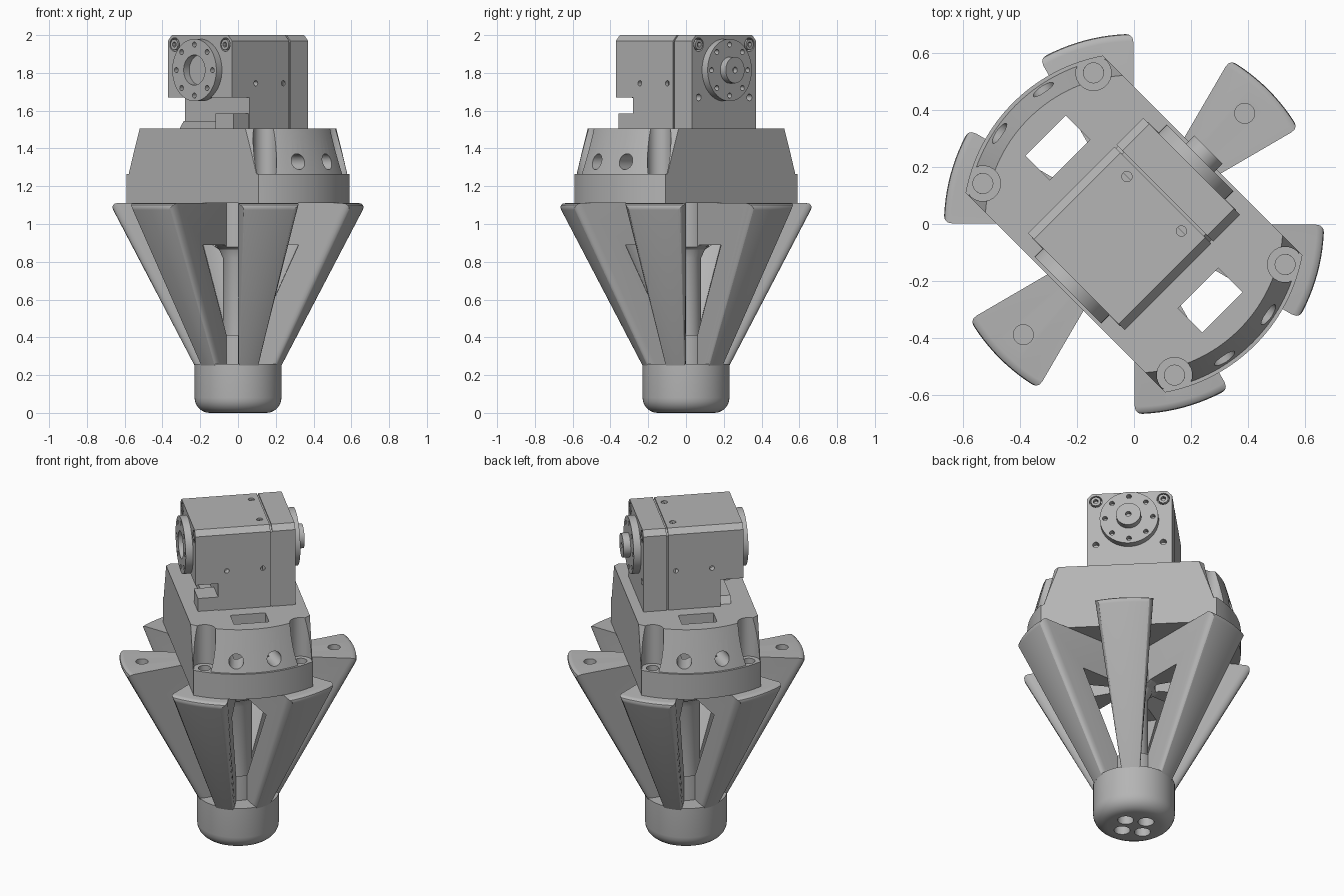
import bpy, bmesh, math
from mathutils import Vector, Matrix

if "Cube" in bpy.data.objects:
    bpy.data.objects.remove(bpy.data.objects["Cube"])

grey = bpy.data.materials.new("plain grey")
grey.use_nodes = True
grey.diffuse_color = (0.46, 0.46, 0.46, 1)
grey.node_tree.nodes["Principled BSDF"].inputs["Base Color"].default_value = (0.46, 0.46, 0.46, 1)
parts = []


def finish(name, bm):
    bmesh.ops.recalc_face_normals(bm, faces=bm.faces)
    mesh = bpy.data.meshes.new(name)
    bm.to_mesh(mesh)
    bm.free()
    mesh.materials.append(grey)
    ob = bpy.data.objects.new(name, mesh)
    bpy.context.collection.objects.link(ob)
    parts.append(ob)
    return ob


def revolve(name, profile, steps=72):
    """Spin (radius, z) points round the z axis."""
    bm = bmesh.new()
    vs = [bm.verts.new((r, 0, z)) for r, z in profile]
    loop = vs + [vs[0]] if profile[0][0] > 0 else vs
    edges = [bm.edges.new(pair) for pair in zip(loop, loop[1:])]
    bmesh.ops.spin(bm, geom=vs + edges, cent=(0, 0, 0), axis=(0, 0, 1),
                   angle=math.tau, steps=steps, use_merge=False)
    bmesh.ops.remove_doubles(bm, verts=bm.verts, dist=0.0005)
    return finish(name, bm)


def rod(name, r, a, b, sides=32):
    """Cylinder from point a to point b."""
    a, b = Vector(a), Vector(b)
    d = b - a
    bm = bmesh.new()
    m = Matrix.Translation((a + b) / 2) @ d.to_track_quat('Z', 'Y').to_matrix().to_4x4()
    bmesh.ops.create_cone(bm, cap_ends=True, segments=sides, radius1=r, radius2=r,
                          depth=d.length, matrix=m)
    return finish(name, bm)


def box(name, x, y, z, chamfer=0):
    """Block from (low, high) ranges, with optional chamfer on the long top edges."""
    bm = bmesh.new()
    bmesh.ops.create_cube(bm, size=1)
    for v in bm.verts:
        v.co = [rng[int(c > 0)] for rng, c in zip((x, y, z), v.co)]
    if chamfer:
        top = [e for e in bm.edges if all(v.co.z > z[1] - 0.001 for v in e.verts)
               and abs(e.verts[0].co.x - e.verts[1].co.x) < 0.001]
        bmesh.ops.bevel(bm, geom=top, offset=chamfer, segments=1, affect='EDGES')
    return finish(name, bm)


def cut(target, cutters, operation='DIFFERENCE'):
    """Apply booleans and discard the cutters."""
    for c in cutters:
        mod = target.modifiers.new("cut", 'BOOLEAN')
        mod.operation, mod.object, mod.solver = operation, c, 'EXACT'
    deps = bpy.context.evaluated_depsgraph_get()
    deps.update()
    mesh = bpy.data.meshes.new_from_object(target.evaluated_get(deps))
    target.modifiers.clear()
    target.data = mesh
    for c in cutters:
        parts.remove(c)
        bpy.data.objects.remove(c)


def polar(r, deg, z):
    return Vector((r * math.cos(math.radians(deg)), r * math.sin(math.radians(deg)), z))


def cavity():
    return revolve("cavity_cutter", [(.08, .335), (.37, .89), (.14, .89), (.1, .865), (.08, .82)])


# Foot with rounded bottom edge and four sockets
curve = [(.15 + .08 * math.sin(t * math.pi / 12), .08 - .08 * math.cos(t * math.pi / 12)) for t in range(7)]
foot = revolve("foot", [(0, 0)] + curve + [(.23, .26), (0, .26)])
cut(foot, [rod("socket", .045, polar(.082, 60 + 90 * k, -.05), polar(.082, 60 + 90 * k, .16))
           for k in range(4)])

# Central column, waisted inside the cavity
column = revolve("centre_column", [(0, .25), (.12, .25), (.12, 1.11), (0, 1.11)])
cut(column, [cavity()])

# Six wedge fins with rounded outer edges
bm = bmesh.new()
rows = []
for i in range(13):
    ang = 90 - 14.8 + 29.6 * i / 12
    rows.append([bm.verts.new(polar(r, ang, z)) for r, z in ((.03, .25), (.23, .25), (.68, 1.11), (.03, 1.11))])
for a, b in zip(rows, rows[1:]):
    for j in range(4):
        k = (j + 1) % 4
        bm.faces.new((a[j], a[k], b[k], b[j]))
bm.faces.new(rows[0])
bm.faces.new(rows[-1])
bmesh.ops.recalc_face_normals(bm, faces=bm.faces)
rim = [bm.edges.get((a[2], b[2])) for a, b in zip(rows, rows[1:])]
rim += [bm.edges.get((row[1], row[2])) for row in (rows[0], rows[-1])]
bmesh.ops.bevel(bm, geom=rim, offset=.04, segments=4, profile=.5, affect='EDGES')
fin = finish("fin_1", bm)
cut(fin, [cavity(), rod("bolt_hole", .035, polar(.548, 90, .98), polar(.548, 90, 1.2))])
for k in range(1, 6):
    copy = bpy.data.objects.new("fin_%d" % (k + 1), fin.data)
    copy.rotation_euler.z = math.radians(60 * k)
    bpy.context.collection.objects.link(copy)
    parts.append(copy)

# Mounting plate with tapered housing, trimmed flat on two sides
housing = revolve("housing", [(0, 1.11), (.6, 1.11), (.6, 1.265), (.587, 1.265), (.522, 1.505), (0, 1.505)], 96)
cut(housing, [box("trim", (-1, 1), (-.34, .34), (1, 1.7))], 'INTERSECT')
cutters = []
for deg in (30, 150, 210, 330):
    cutters.append(rod("spotface", .062, polar(.548, deg, 1.265), polar(.548, deg, 1.6)))
    cutters.append(rod("bolt_hole", .035, polar(.548, deg, 1.05), polar(.548, deg, 1.3)))
for side in (0, 180):
    for turn in (-11, 11):
        cutters.append(rod("side_hole", .042, polar(.38, side + turn, 1.33), polar(.7, side + turn, 1.33)))
for s in (-1, 1):
    cutters.append(box("slot", sorted((s * .318, s * .438)), (-.1, .1), (1, 1.6)))
cut(housing, cutters)

# Motor case in two sections with a seam between them
case = box("motor_case", (-.24, .24), (-.285, .143), (1.5, 2), .03)
cutters = [box("notch", (-.3, .3), (-.3, -.155), (1.4, 1.67))]
for s in (-1, 1):
    cutters.append(rod("top_hole", .018, (s * .135, .1, 1.96), (s * .135, .1, 2.1)))
    for y in (-.106, .1):
        cutters.append(rod("side_hole", .014, (s * .2, y, 1.745), (s * .3, y, 1.745)))
    cutters.append(rod("screw_recess", .036, (s * .19, -.25, 1.95), (s * .19, -.4, 1.95)))
cut(case, cutters)
box("case_seam", (-.232, .232), (.1, .2), (1.5, 1.992), .03)
cover = box("case_cover", (-.24, .24), (.153, .285), (1.5, 2), .03)
cutters = []
for s in (-1, 1):
    cutters.append(rod("screw_recess", .036, (s * .19, .25, 1.95), (s * .19, .4, 1.95)))
    cutters.append(rod("cover_hole", .018, (s * .19, .25, 1.67), (s * .19, .4, 1.67)))
cut(cover, cutters)

# Socket head screws in the case corners
for face, label in ((-1, "front"), (1, "rear")):
    for s in (-1, 1):
        screw = rod(label + "_screw", .028, (s * .19, face * .24, 1.95), (s * .19, face * .288, 1.95), 24)
        cut(screw, [rod("hex", .015, (s * .19, face * .265, 1.95), (s * .19, face * .4, 1.95), 6)])


# Output flanges with a ring of eight holes
def flange(name, face, bore):
    disc = rod(name, .165, (0, face * .27, 1.815), (0, face * .327, 1.815), 64)
    holes = []
    for k in range(8):
        p = polar(.135, 45 * k, 0)
        holes.append(rod("hole", .014, (p.x, face * .295, 1.815 + p.y), (p.x, face * .4, 1.815 + p.y), 16))
    if bore:
        holes.append(rod("bore", bore, (0, face * .28, 1.815), (0, face * .4, 1.815), 40))
    cut(disc, holes)


flange("front_flange", -1, .08)
flange("rear_flange", 1, 0)
hub = rod("rear_hub", .07, (0, .3, 1.815), (0, .368, 1.815), 40)
cut(hub, [rod("hub_hole", .016, (0, .34, 1.815), (0, .4, 1.815), 16)])

# Connector ledge and block under the front overhang
ledge = box("connector_ledge", (-.22, .22), (-.22, -.15), (1.5, 1.545))
for v in ledge.data.vertices:
    if v.co.z > 1.52:
        v.co.x *= .85
box("connector_block", (.1, .235), (-.27, -.15), (1.5, 1.585))

# Turn the whole assembly and shade it
bpy.ops.object.select_all(action='DESELECT')
for ob in parts:
    ob.rotation_euler.z -= math.pi / 4
    ob.select_set(True)
bpy.context.view_layer.objects.active = housing
bpy.ops.object.shade_smooth_by_angle(angle=math.radians(30))
